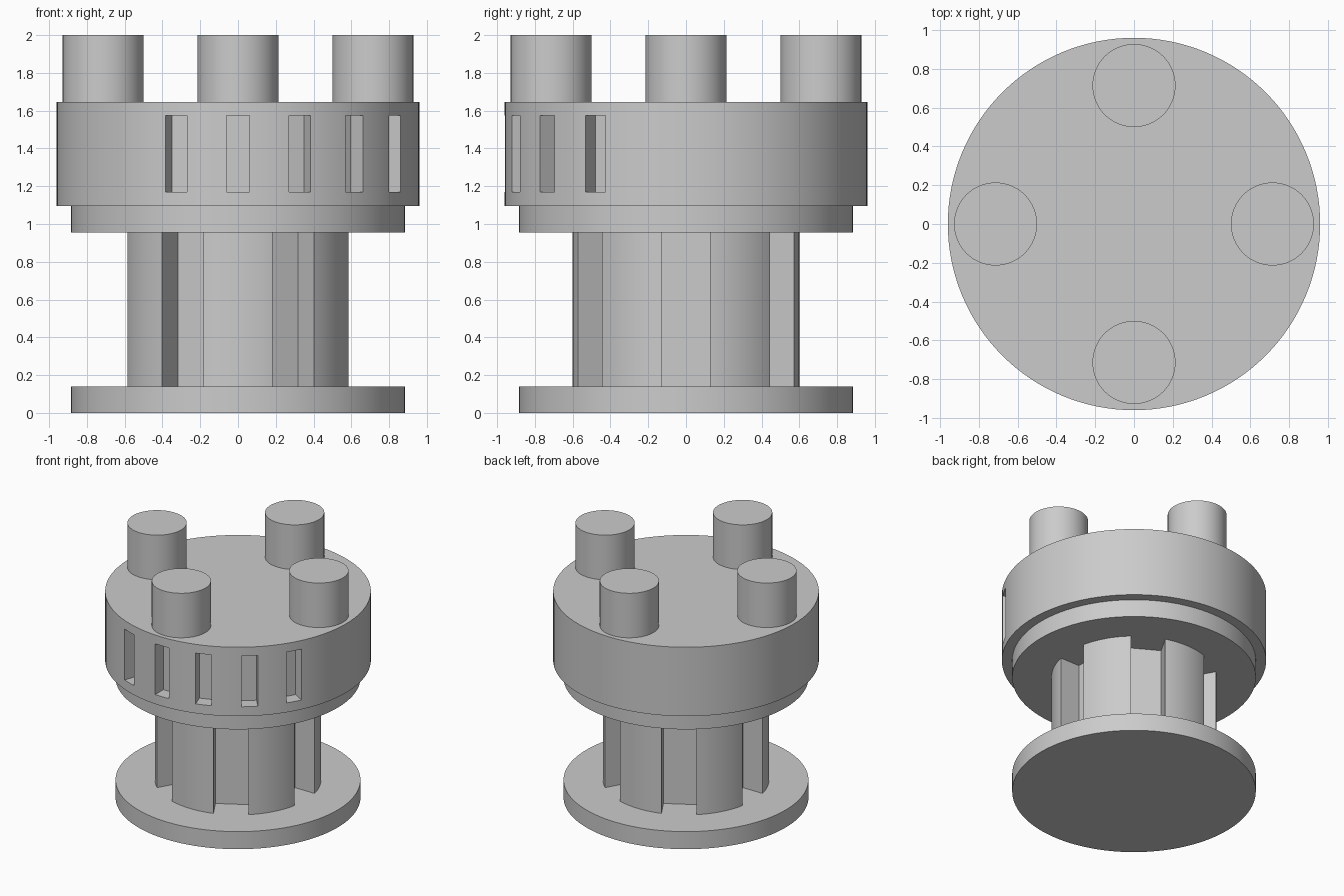
import bpy
import bmesh
from math import radians, sin, cos
from mathutils import Matrix

cube = bpy.data.objects.get("Cube")
if cube:
    bpy.data.objects.remove(cube, do_unlink=True)

grey = bpy.data.materials.new("plain grey")
grey.use_nodes = True
GREY = (0.6, 0.6, 0.6, 1.0)
grey.diffuse_color = GREY
grey.node_tree.nodes["Principled BSDF"].inputs["Base Color"].default_value = GREY


def make_object(name, bm):
    mesh = bpy.data.meshes.new(name)
    bm.to_mesh(mesh)
    bm.free()
    mesh.materials.append(grey)
    obj = bpy.data.objects.new(name, mesh)
    bpy.context.collection.objects.link(obj)
    return obj


def smooth(obj):
    bpy.ops.object.select_all(action='DESELECT')
    obj.select_set(True)
    bpy.context.view_layer.objects.active = obj
    bpy.ops.object.shade_smooth_by_angle(angle=radians(25))


def cylinder(name, radius, low, high, x=0.0, y=0.0, sides=128):
    bm = bmesh.new()
    place = Matrix.Translation((x, y, (low + high) / 2))
    bmesh.ops.create_cone(bm, cap_ends=True, segments=sides, radius1=radius,
                          radius2=radius, depth=high - low, matrix=place)
    return make_object(name, bm)


def cut_slots(obj, angles, inner, outer, width, low, high):
    """Cut radial box slots; angles are in degrees from the front towards +x."""
    bm = bmesh.new()
    for angle in angles:
        box = (Matrix.Rotation(radians(angle), 4, 'Z')
               @ Matrix.Translation((0, -(inner + outer) / 2, (low + high) / 2))
               @ Matrix.Diagonal((width, outer - inner, high - low, 1)))
        bmesh.ops.create_cube(bm, size=1, matrix=box)
    cutter = make_object("slot_cutter", bm)
    cutter.hide_render = True
    mod = obj.modifiers.new("slots", 'BOOLEAN')
    mod.operation = 'DIFFERENCE'
    mod.solver = 'EXACT'
    mod.object = cutter
    bpy.context.view_layer.objects.active = obj
    bpy.ops.object.modifier_apply(modifier=mod.name)
    bpy.data.objects.remove(cutter, do_unlink=True)


# Base plate and the matching flange under the drum
smooth(cylinder("base_plate", 0.885, 0.0, 0.14))
smooth(cylinder("upper_flange", 0.885, 0.955, 1.095))

# Splined shaft: six teeth separated by parallel-sided grooves
shaft = cylinder("splined_shaft", 0.6, 0.14, 0.955)
cut_slots(shaft, range(30, 360, 60), 0.416, 0.8, 0.254, 0.0, 1.1)
smooth(shaft)

# Drum with five shallow slots
drum = cylinder("drum", 0.96, 1.095, 1.645)
cut_slots(drum, range(-20, 61, 20), 0.855, 1.1, 0.12, 1.17, 1.575)
smooth(drum)

# Four posts on top
for i, side in enumerate(("front", "left", "back", "right")):
    a = radians(90 * i)
    smooth(cylinder("post_" + side, 0.214, 1.645, 2.0,
                    0.714 * sin(a), -0.714 * cos(a), 64))
